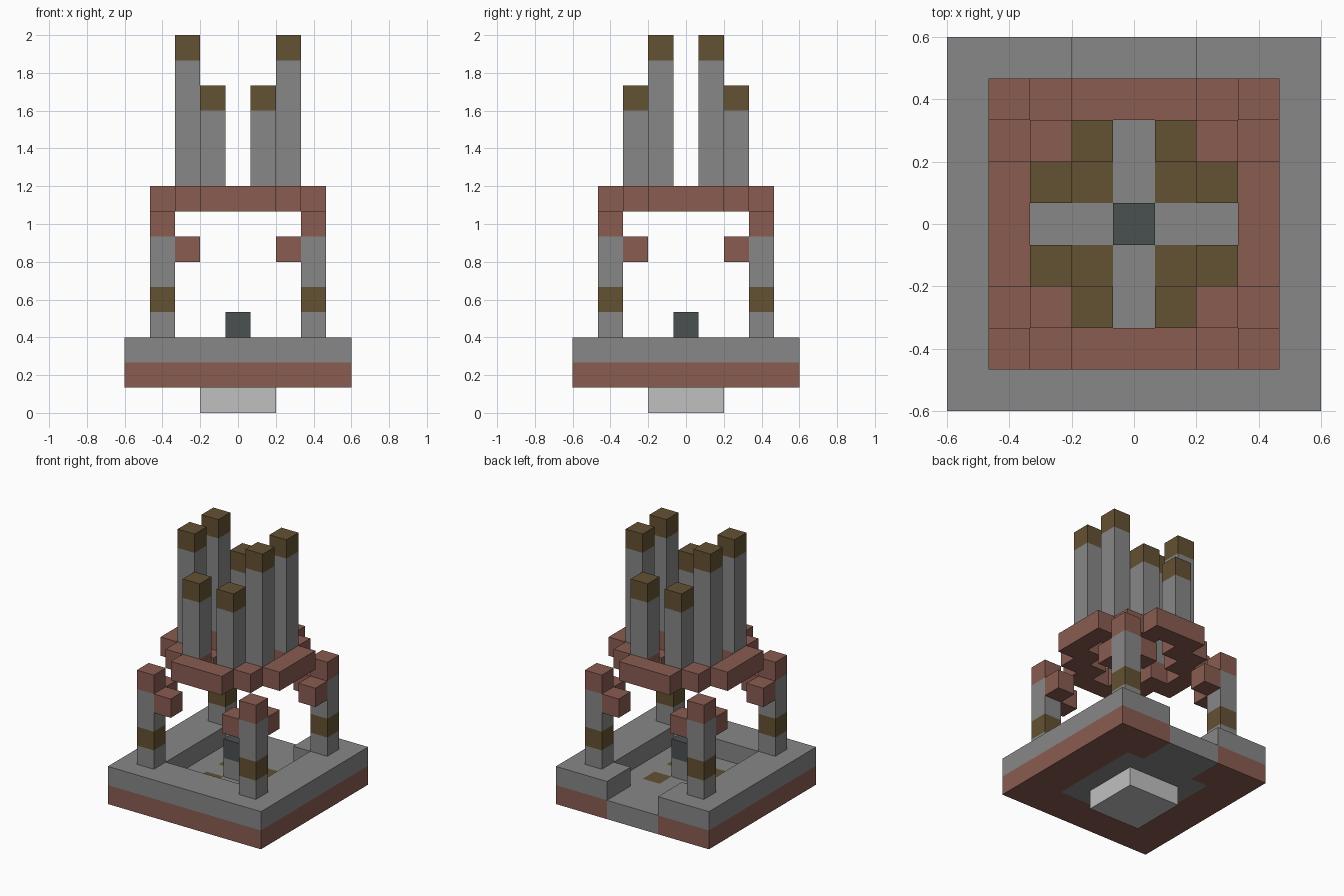
import bpy
import bmesh
from mathutils import Matrix, Vector

UNIT = 2 / 15  # size of one block

cube = bpy.data.objects.get("Cube")
if cube:
    bpy.data.objects.remove(cube, do_unlink=True)


def material(name, rgb):
    mat = bpy.data.materials.new(name)
    mat.use_nodes = True
    color = (*[(c / 255 / 1.055 + 0.0521) ** 2.4 for c in rgb], 1)
    mat.diffuse_color = color
    mat.node_tree.nodes["Principled BSDF"].inputs["Base Color"].default_value = color
    return mat


STONE = material("grey_stone", (135, 135, 135))
BRICK = material("red_brick", (137, 92, 81))
WOOD = material("brown_wood", (100, 81, 51))
PALE = material("pale_stone", (192, 192, 192))
DARK = material("dark_metal", (74, 80, 80))


def part(name, *boxes):
    """Each box is (material, x range, y range, z range) in inclusive block cells."""
    bm = bmesh.new()
    mesh = bpy.data.meshes.new(name)
    for mat, xs, ys, zs in boxes:
        if mat.name not in mesh.materials:
            mesh.materials.append(mat)
        lo = Vector((xs[0] - 0.5, ys[0] - 0.5, zs[0])) * UNIT
        hi = Vector((xs[1] + 0.5, ys[1] + 0.5, zs[1] + 1)) * UNIT
        place = Matrix.Translation((lo + hi) / 2) @ Matrix.Diagonal((*(hi - lo), 1))
        verts = bmesh.ops.create_cube(bm, size=1, matrix=place)["verts"]
        index = mesh.materials.find(mat.name)
        for face in {f for v in verts for f in v.link_faces}:
            face.material_index = index
    bm.to_mesh(mesh)
    bm.free()
    obj = bpy.data.objects.new(name, mesh)
    bpy.context.collection.objects.link(obj)
    return obj


def one(n):
    return (n, n)


def border(mat, z):
    """Two-block-wide square border with a doorway at the back."""
    return [
        (mat, (-4, 4), (-4, -3), z),
        (mat, (-4, -3), (-2, 4), z),
        (mat, (3, 4), (-2, 4), z),
        (mat, one(-2), (3, 4), z),
        (mat, one(2), (3, 4), z),
    ]


MID = (-1, 1)
SIGNS = (-1, 1)
CORNERS = [(sx, sy) for sx in SIGNS for sy in SIGNS]

# Base: foot, brick slab edge, raised stone rim
part("foot", (PALE, MID, MID, one(0)))
part("slab_border", *border(BRICK, one(1)))
part("stone_rim", *border(STONE, one(2)))

# Floor with four wooden inlays and a path to the doorway
part("floor",
     (STONE, one(-2), (-2, 2), one(1)),
     (STONE, one(2), (-2, 2), one(1)),
     (STONE, MID, one(-2), one(1)),
     (STONE, MID, (2, 4), one(1)),
     (STONE, MID, one(0), one(1)),
     (STONE, one(0), one(-1), one(1)),
     (STONE, one(0), one(1), one(1)),
     *[(WOOD, one(sx), one(sy), one(1)) for sx, sy in CORNERS])

# Central pedestal
part("pedestal", (STONE, one(0), one(0), one(2)), (DARK, one(0), one(0), one(3)))

for sx, sy in CORNERS:
    side = ("front" if sy < 0 else "back") + ("_left" if sx > 0 else "_right")
    x, y = one(3 * sx), one(3 * sy)

    # Corner post with a wooden band, brick top and two brackets
    part(side + "_post",
         (STONE, x, y, one(3)),
         (WOOD, x, y, one(4)),
         (STONE, x, y, (5, 6)),
         (BRICK, x, y, one(7)))
    part(side + "_brackets",
         (BRICK, one(2 * sx), y, one(6)),
         (BRICK, x, one(2 * sy), one(6)))

    # Brick corner of the upper ring, carrying two chimneys
    part(side + "_ring_corner",
         (BRICK, one(2 * sx), one(2 * sy), one(8)),
         (BRICK, one(2 * sx), one(sy), one(8)),
         (BRICK, one(sx), one(2 * sy), one(8)))
    for label, cx, cy, top in (("tall", 2 * sx, sy, 14), ("short", sx, 2 * sy, 12)):
        part(f"{side}_{label}_chimney",
             (STONE, one(cx), one(cy), (9, top - 1)),
             (WOOD, one(cx), one(cy), one(top)))

# Straight beams of the upper ring
for s, fb, lr in ((-1, "front", "right"), (1, "back", "left")):
    part(fb + "_ring_beam", (BRICK, MID, one(3 * s), one(8)))
    part(lr + "_ring_beam", (BRICK, one(3 * s), MID, one(8)))
